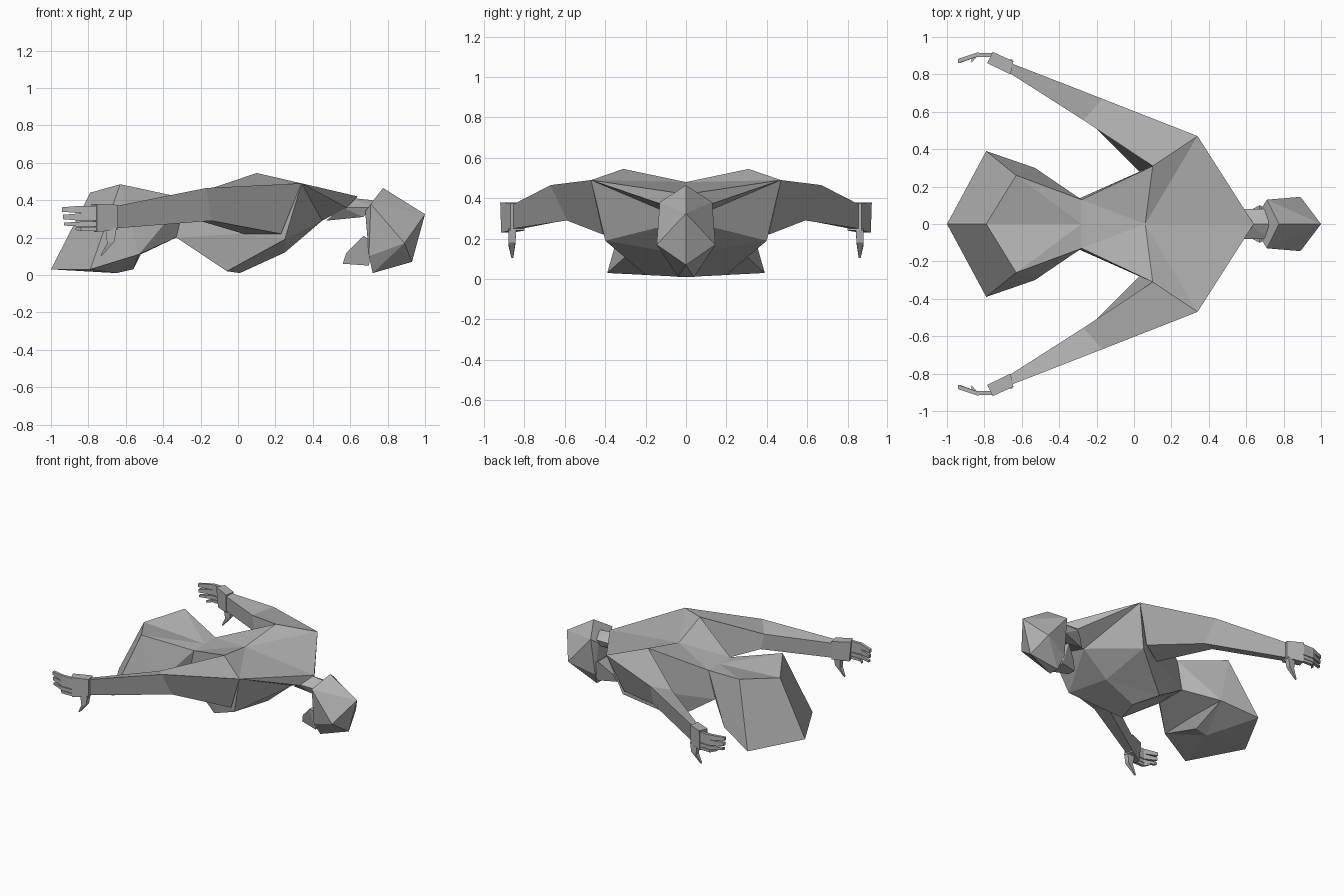
import bpy, bmesh
from mathutils import Vector

if "Cube" in bpy.data.objects:
    bpy.data.objects.remove(bpy.data.objects["Cube"])

grey = bpy.data.materials.new("plain_grey")
grey.diffuse_color = (0.45, 0.45, 0.45, 1)
grey.use_nodes = True
grey.node_tree.nodes["Principled BSDF"].inputs["Base Color"].default_value = grey.diffuse_color


def finish(bm, name):
    bmesh.ops.remove_doubles(bm, verts=bm.verts, dist=0.0005)
    bmesh.ops.holes_fill(bm, edges=bm.edges, sides=0)
    bmesh.ops.recalc_face_normals(bm, faces=bm.faces)
    me = bpy.data.meshes.new(name)
    bm.to_mesh(me)
    bm.free()
    me.materials.append(grey)
    ob = bpy.data.objects.new(name, me)
    bpy.context.collection.objects.link(ob)
    return ob


def mirrored(name, pts, faces):
    """Left half given; the other half is reflected across y = 0."""
    bm = bmesh.new()
    for s in (1, -1):
        vs = [bm.verts.new((x, s * y, z)) for x, y, z in pts]
        for f in faces:
            bm.faces.new([vs[i] for i in f])
    return finish(bm, name)


def hull(name, pts):
    """Convex faceted lump, reflected across y = 0."""
    bm = bmesh.new()
    for x, y, z in pts:
        for s in ((1, -1) if y else (1,)):
            bm.verts.new((x, s * y, z))
    res = bmesh.ops.convex_hull(bm, input=bm.verts)
    loose = [v for v in bm.verts if not v.link_faces]
    bmesh.ops.delete(bm, geom=loose, context='VERTS')
    return finish(bm, name)


def loft(name, rings, side):
    """Skin a chain of four-point rings and cap the ends."""
    bm = bmesh.new()
    loops = [[bm.verts.new((x, side * y, z)) for x, y, z in r] for r in rings]
    for a, b in zip(loops, loops[1:]):
        for i in range(4):
            j = (i + 1) % 4
            bm.faces.new((a[i], a[j], b[j], b[i]))
    bm.faces.new(loops[0])
    bm.faces.new(loops[-1])
    return finish(bm, name)


# torso: back, chest, belly
mirrored("torso",
         [(.64, 0, .42), (.06, 0, .48), (-.28, 0, .41), (.34, .47, .49),
          (.10, .31, .545), (-.28, .13, .41), (.25, .40, .19), (.03, .28, .22),
          (-.06, .20, .02), (.01, 0, .01), (.25, 0, .12), (.45, 0, .29),
          (.58, .09, .36), (-.33, .12, .20), (-.33, 0, .20)],
         [(0, 1, 3), (1, 4, 3), (0, 3, 12), (12, 3, 11), (3, 6, 11), (6, 10, 11),
          (6, 8, 10), (8, 9, 10), (1, 2, 5), (1, 5, 4), (4, 5, 13, 7), (7, 13, 8),
          (7, 8, 6), (3, 4, 7, 6), (8, 13, 14, 9)])

# pelvis
mirrored("pelvis",
         [(-.28, 0, .41), (-.28, .13, .41), (-.63, .26, .485), (-.79, 0, .44),
          (-1, 0, .03), (-.79, .39, .03), (-.53, .30, .11), (-.65, 0, .01),
          (-.56, 0, .03), (-.52, 0, .11), (-.33, .12, .20), (-.33, 0, .20)],
         [(0, 1, 2), (0, 2, 3), (3, 2, 5, 4), (2, 6, 5), (2, 1, 6), (1, 10, 6),
          (4, 5, 7), (5, 6, 7), (6, 8, 7), (6, 9, 8), (6, 10, 11, 9)])

# neck, skull, jaw
hull("neck", [(.56, .08, .36), (.62, 0, .41), (.47, 0, .29), (.67, .06, .31),
              (.72, .08, .36), (.72, 0, .40)])
hull("skull", [(.775, 0, .465), (1, 0, .325), (.93, 0, .07), (.72, .04, .01),
               (.89, .145, .17), (.71, .13, .38), (.68, .08, .34), (.70, .09, .10)])
hull("jaw", [(.56, .03, .06), (.58, .05, .12), (.67, .10, .21), (.70, .07, .05),
             (.72, .08, .18)])


def blade(path, half_y):
    """Rings along (x, y, z low, z high) stations, for a flat finger."""
    return [[(x, y - half_y, lo), (x, y + half_y, lo),
             (x, y + half_y, hi), (x, y - half_y, hi)] for x, y, lo, hi in path]


for side, tag in ((1, "left"), (-1, "right")):
    # upper arm and forearm
    loft(tag + "_arm", [
        [(.34, .47, .49), (.10, .31, .545), (.03, .28, .22), (.23, .41, .22)],
        [(-.17, .67, .465), (-.27, .555, .42), (-.24, .55, .30), (-.14, .59, .29)],
        [(-.645, .855, .37), (-.67, .81, .36), (-.67, .81, .25), (-.645, .855, .25)],
    ], side)
    # palm
    loft(tag + "_palm", [
        [(-.645, .87, .375), (-.66, .80, .375), (-.66, .80, .24), (-.645, .87, .24)],
        [(-.755, .92, .38), (-.785, .86, .38), (-.77, .86, .23), (-.755, .915, .23)],
    ], side)
    # fingers, stacked in height and curling inward
    for k, (z, h, tip) in enumerate(((.35, .02, -.94), (.31, .02, -.935),
                                     (.272, .013, -.93), (.246, .01, -.87))):
        loft(f"{tag}_finger_{k + 1}", blade(
            [(-.75, .902, z - h, z + h), (-.84, .905, z - h, z + h),
             (tip, .872, z - h * .6, z + h * .6)], .011), side)
    # thumb
    loft(tag + "_thumb", [
        [(-.65, .84, .25), (-.71, .84, .25), (-.71, .88, .25), (-.65, .88, .25)],
        [(-.66, .845, .18), (-.70, .845, .17), (-.70, .88, .17), (-.66, .88, .18)],
        [(-.725, .855, .105), (-.735, .855, .105), (-.735, .865, .105), (-.725, .865, .105)],
    ], side)
